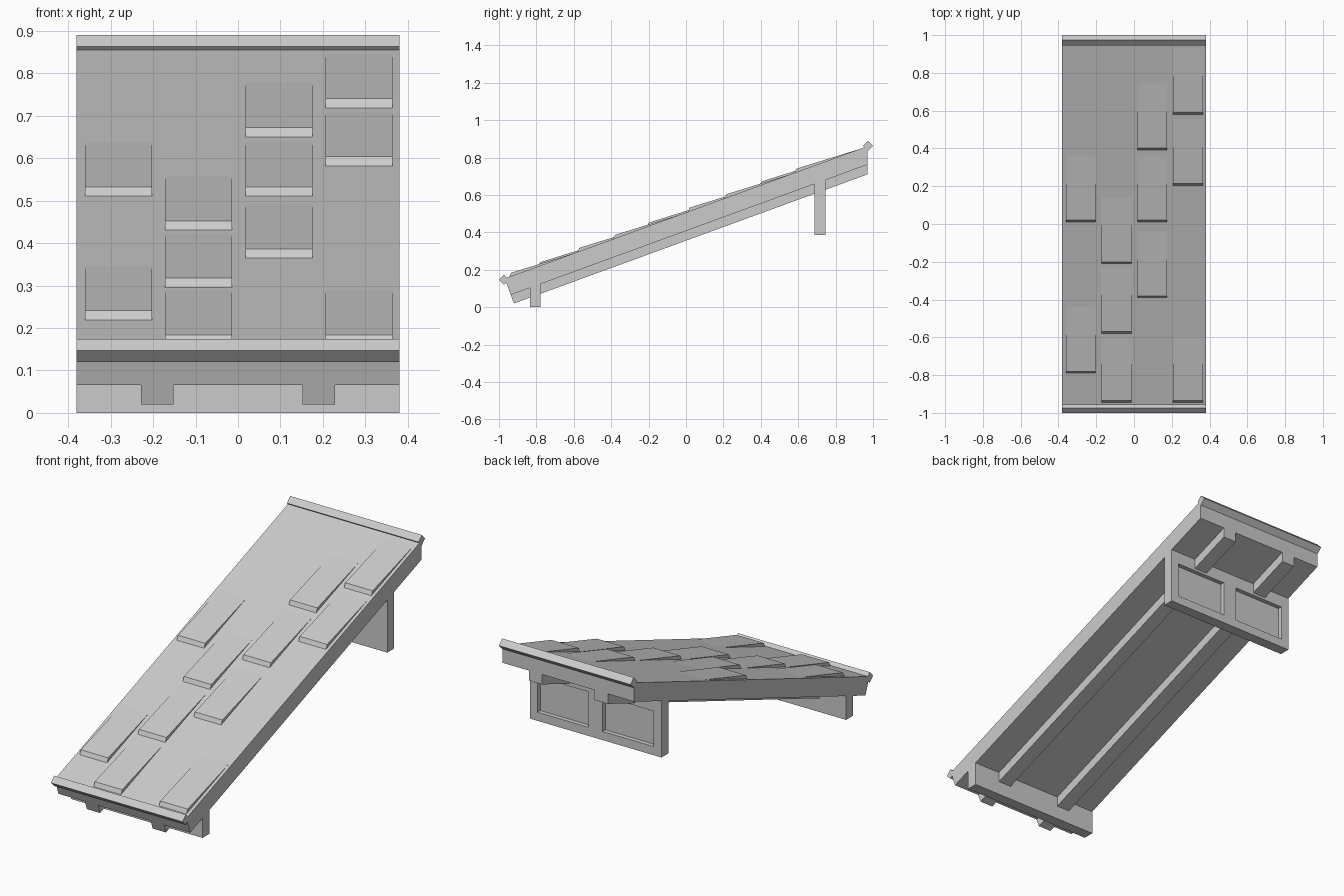
import bpy
import bmesh

cube = bpy.data.objects.get("Cube")
if cube:
    bpy.data.objects.remove(cube, do_unlink=True)

# One plain grey for the whole model
GREY = (0.6, 0.6, 0.6, 1.0)
grey = bpy.data.materials.new("plain grey")
grey.use_nodes = True
grey.diffuse_color = GREY
grey.node_tree.nodes["Principled BSDF"].inputs["Base Color"].default_value = GREY

HALF_W = 0.38
SLOPE = 0.365


def deck(y):
    """Height of the sloped top surface."""
    return 0.507 + SLOPE * y


def soffit(y):
    """Height of the sloped underside of the slab."""
    return deck(y) - 0.099


def rafter_base(y):
    return deck(y) - 0.151


def prism(name, profile, x0, x1):
    """Extrude a side profile of (y, z) points from x0 to x1."""
    bm = bmesh.new()
    face = bm.faces.new([bm.verts.new((x0, y, z)) for y, z in profile])
    grown = bmesh.ops.extrude_face_region(bm, geom=[face])["geom"]
    bmesh.ops.translate(bm, vec=(x1 - x0, 0, 0),
                        verts=[v for v in grown if isinstance(v, bmesh.types.BMVert)])
    bmesh.ops.recalc_face_normals(bm, faces=bm.faces)
    mesh = bpy.data.meshes.new(name)
    bm.to_mesh(mesh)
    bm.free()
    mesh.materials.append(grey)
    obj = bpy.data.objects.new(name, mesh)
    bpy.context.collection.objects.link(obj)
    return obj


def post(name, y0, y1, z0, x0=-HALF_W, x1=HALF_W):
    """Upright piece whose top follows the slab underside."""
    return prism(name, [(y0, z0), (y1, z0), (y1, soffit(y1)), (y0, soffit(y0))], x0, x1)


# Sloped slab: square-cut lower end, plumb-cut upper end
TOP_Y, LOW_Y, MID_Y, BASE_Y = 0.97, -0.969, -0.937, -0.92
prism("roof_slab", [(LOW_Y, deck(LOW_Y)), (MID_Y, soffit(MID_Y)),
                    (TOP_Y, soffit(TOP_Y)), (TOP_Y, deck(TOP_Y))], -HALF_W, HALF_W)

# Two rafters under the slab
for side, x0, x1 in (("right", -0.228, -0.152), ("left", 0.152, 0.228)):
    prism(side + "_rafter", [(MID_Y, soffit(MID_Y)), (BASE_Y, rafter_base(BASE_Y)),
                             (TOP_Y, rafter_base(TOP_Y)), (TOP_Y, soffit(TOP_Y))], x0, x1)

# Diamond-section trim bars along both ends
R = 0.027
for name, y, z in (("lower_trim", -0.973, 0.147), ("upper_trim", 0.973, 0.863)):
    prism(name, [(y - R, z), (y, z - R), (y + R, z), (y, z + R)], -HALF_W, HALF_W)

# Low front foot
post("front_foot", -0.835, -0.777, 0.0)

# Rear support wall with two recessed panels on its back
BACK, FLOOR, FRONT, BOTTOM = 0.745, 0.722, 0.688, 0.385
SILL, HEAD = 0.43, 0.615
post("rear_wall", FRONT, FLOOR, BOTTOM)
post("rear_top_rail", FLOOR, BACK, HEAD)
prism("rear_bottom_rail", [(FLOOR, BOTTOM), (BACK, BOTTOM), (BACK, SILL), (FLOOR, SILL)],
      -HALF_W, HALF_W)
for side, x0, x1 in (("right", -HALF_W, -0.335), ("middle", -0.04, 0.04),
                     ("left", 0.335, HALF_W)):
    prism(side + "_stile", [(FLOOR, SILL), (BACK, SILL), (BACK, HEAD), (FLOOR, HEAD)], x0, x1)

# Raised shingles: wedges thick at the lower end, fading into the slab
columns = {
    -0.282: (-0.79, 0.01),
    -0.093: (-0.945, -0.58, -0.21),
    0.097: (-0.39, 0.01, 0.393),
    0.285: (-0.945, 0.205, 0.58),
}
for x, starts in columns.items():
    for y in starts:
        prism("shingle", [(y, deck(y) - 0.01), (y, deck(y)), (y + 0.01, deck(y) + 0.022),
                          (y + 0.35, deck(y + 0.35)), (y + 0.35, deck(y + 0.35) - 0.01)],
              x - 0.079, x + 0.079)
